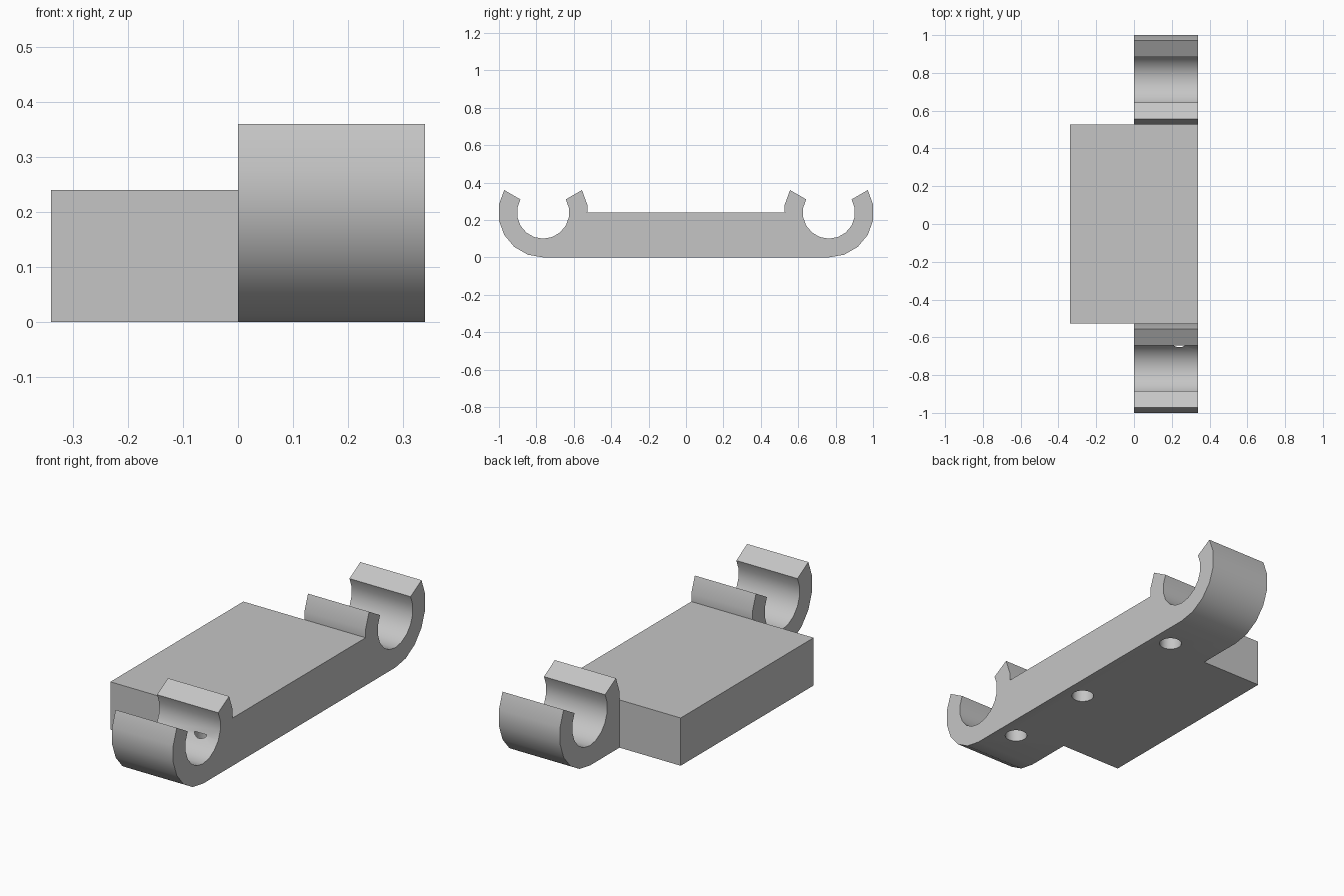
import bpy
import bmesh
from math import radians, sin, cos

cube = bpy.data.objects.get("Cube")
if cube:
    bpy.data.objects.remove(cube, do_unlink=True)

HALF_W = 0.34          # half width of the plate
PLATE_Y = 0.528        # half length of the plate
PLATE_Z = 0.24         # plate thickness
CLIP_Y, CLIP_Z = 0.764, 0.24
OUTER, INNER = 0.24, 0.14

grey = bpy.data.materials.new("light grey")
grey.use_nodes = True
colour = (0.56, 0.56, 0.56, 1)
grey.diffuse_color = colour
grey.node_tree.nodes["Principled BSDF"].inputs["Base Color"].default_value = colour


def prism(name, outline, axis_point, offset):
    """Extrude a closed outline along offset and make an object of it."""
    bm = bmesh.new()
    face = bm.faces.new([bm.verts.new(axis_point(a, b)) for a, b in outline])
    top = bmesh.ops.extrude_face_region(bm, geom=[face])["geom"]
    bmesh.ops.translate(bm, vec=offset,
                        verts=[v for v in top if isinstance(v, bmesh.types.BMVert)])
    bmesh.ops.recalc_face_normals(bm, faces=bm.faces)
    mesh = bpy.data.meshes.new(name)
    bm.to_mesh(mesh)
    bm.free()
    mesh.materials.append(grey)
    obj = bpy.data.objects.new(name, mesh)
    bpy.context.collection.objects.link(obj)
    return obj


def arc(radius, start, stop, step):
    return [(CLIP_Y + radius * cos(radians(a)), CLIP_Z + radius * sin(radians(a)))
            for a in range(start, stop + step, step)]


def boolean(obj, tool, operation):
    """Apply a boolean and drop the tool object."""
    tool.hide_render = True
    mod = obj.modifiers.new(operation, 'BOOLEAN')
    mod.operation, mod.solver, mod.object = operation, 'EXACT', tool
    bpy.ops.object.select_all(action='DESELECT')
    bpy.context.view_layer.objects.active = obj
    obj.select_set(True)
    bpy.ops.object.modifier_apply(modifier=mod.name)
    bpy.data.objects.remove(tool, do_unlink=True)


# Side profile: bottom, outer arc, open cradle, inner lip; mirrored for the other end
half = (arc(OUTER, -90, 30, 20) + arc(INNER, 30, -210, -20)
        + arc(OUTER, 150, 170, 20) + [(PLATE_Y, PLATE_Z)])
profile = half + [(-y, z) for y, z in reversed(half)]
bracket = prism("clip_bracket", profile, lambda y, z: (0, y, z), (HALF_W, 0, 0))

# Plate that widens the bracket to one side
plate = prism("plate",
              [(-HALF_W, -PLATE_Y), (0.1, -PLATE_Y), (0.1, PLATE_Y), (-HALF_W, PLATE_Y)],
              lambda x, y: (x, y, 0), (0, 0, PLATE_Z))
boolean(bracket, plate, 'UNION')

# Blind holes in the underside
circle = [(0.053 * cos(radians(a)), 0.053 * sin(radians(a))) for a in range(0, 360, 20)]
for y in (-0.6, -0.1, 0.56):
    hole = prism("hole_cutter", circle,
                 lambda a, b: (0.24 + a, y + b, -0.1), (0, 0, 0.28))
    boolean(bracket, hole, 'DIFFERENCE')

bpy.ops.object.shade_smooth_by_angle(angle=radians(30))
